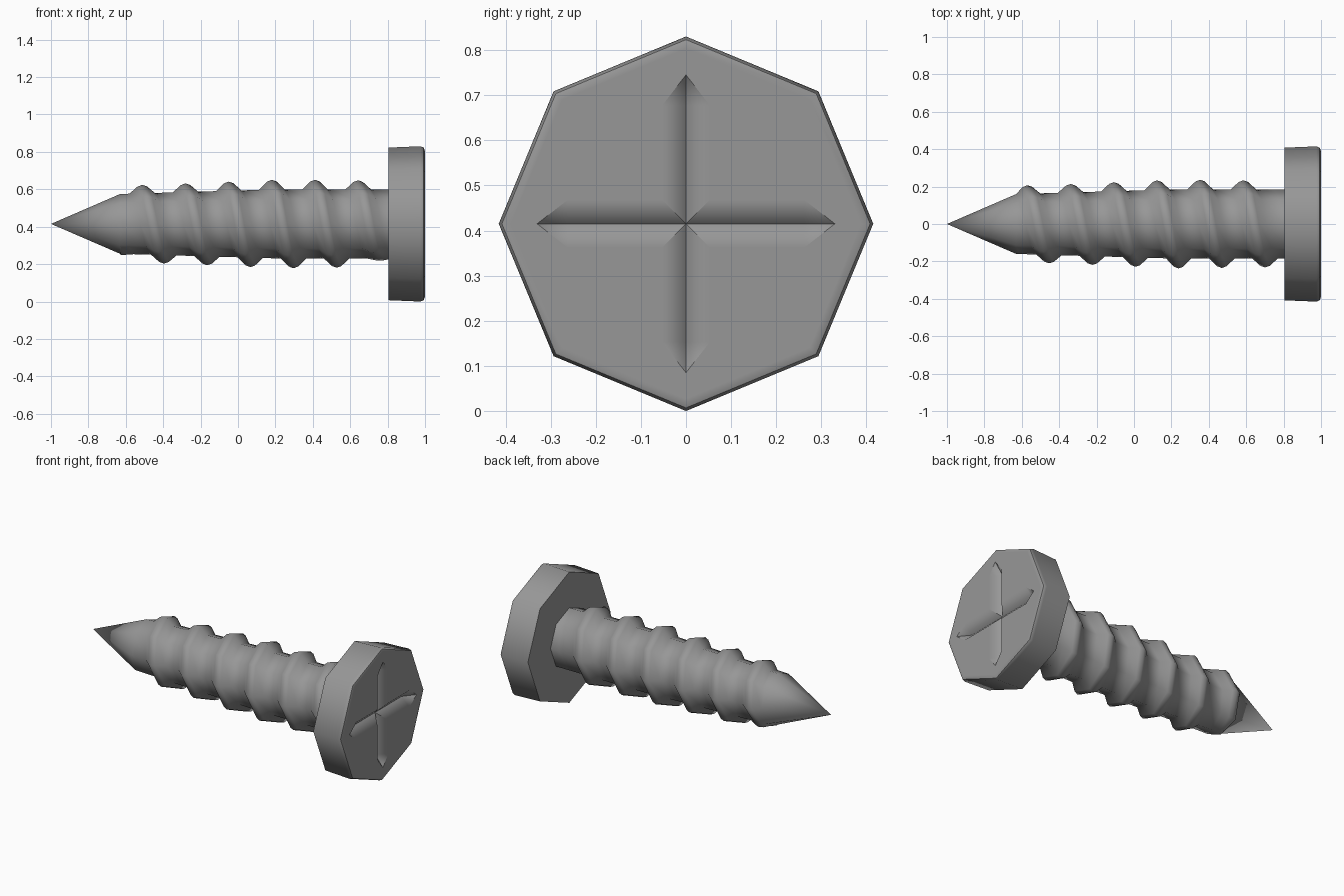
import bpy, bmesh
from math import cos, sin, pi, radians

if "Cube" in bpy.data.objects:
    bpy.data.objects.remove(bpy.data.objects["Cube"])

SIDES = 8
ZC = 0.415

steel = bpy.data.materials.new("dark_steel")
steel.diffuse_color = (0.31, 0.31, 0.31, 1)
steel.use_nodes = True
steel.node_tree.nodes["Principled BSDF"].inputs["Base Color"].default_value = steel.diffuse_color


def ring_point(x, r, j):
    a = 2 * pi * j / SIDES
    return (x, r * cos(a), ZC + r * sin(a))


def finish(bm, name, angle):
    bmesh.ops.remove_doubles(bm, verts=bm.verts, dist=0.0005)
    bmesh.ops.dissolve_degenerate(bm, edges=bm.edges, dist=0.0005)
    bmesh.ops.recalc_face_normals(bm, faces=bm.faces)
    mesh = bpy.data.meshes.new(name)
    bm.to_mesh(mesh)
    bm.free()
    mesh.materials.append(steel)
    obj = bpy.data.objects.new(name, mesh)
    bpy.context.collection.objects.link(obj)
    bpy.ops.object.select_all(action='DESELECT')
    obj.select_set(True)
    bpy.context.view_layer.objects.active = obj
    bpy.ops.object.shade_smooth_by_angle(angle=radians(angle))
    return obj


def clamp(v, lo=0.0, hi=1.0):
    return max(lo, min(hi, v))


# Threaded shank: one ridge profile swept along a helix, pointed at the left
PITCH, X0, X1 = 0.231, -0.63, 0.82
RIDGE = [(-0.068, 0.0), (-0.025, 0.82), (0.0, 1.0), (0.025, 0.82), (0.068, 0.0)]


def shank_point(j, k, off, h):
    peak = -0.57 + PITCH * (k + j / SIDES)
    x = clamp(peak + off, X0, X1)
    core = 0.16 + 0.025 * clamp((x - X0) / 0.85)
    fade = clamp((peak + 0.635) / 0.06) * clamp((0.775 - peak) / 0.07)
    height = 0.045 + 0.008 * clamp(1 - abs(peak - 0.25) / 0.6)
    if x in (X0, X1):
        fade = 0
    return ring_point(x, core + height * h * fade, j)


bm = bmesh.new()
cols = [[bm.verts.new(shank_point(j, k, o, h)) for k in range(-2, 9) for o, h in RIDGE]
        for j in range(SIDES)]
tip = bm.verts.new((-1, 0, ZC))
count = len(cols[0])
for j in range(SIDES):
    nxt = cols[(j + 1) % SIDES]
    shift = len(RIDGE) if j == SIDES - 1 else 0
    for n in range(count - 1 - shift):
        bm.faces.new((cols[j][n], cols[j][n + 1], nxt[n + 1 + shift], nxt[n + shift]))
    bm.faces.new((tip, cols[j][0], nxt[shift]))
finish(bm, "threaded_shank", 50)

# Octagonal head with a softened front rim
bm = bmesh.new()
PROFILE = [(0.805, 0.408), (0.975, 0.415), (0.993, 0.408), (1.0, 0.388)]
rings = [[bm.verts.new(ring_point(x, r, j)) for j in range(SIDES)] for x, r in PROFILE]
bm.faces.new(rings[0])
for a, b in zip(rings, rings[1:]):
    for j in range(SIDES):
        i = (j + 1) % SIDES
        bm.faces.new((a[j], a[i], b[i], b[j]))

# Cross recess: four V-shaped arms with pointed ends
W, SHOULDER, END, DEPTH = 0.053, 0.262, 0.33, 0.055


def arm_vert(q, u, v, x=1.0):
    c, s = cos(q * pi / 2), sin(q * pi / 2)
    return bm.verts.new((x, u * c - v * s, ZC + u * s + v * c))


centre = bm.verts.new((1 - DEPTH, 0, ZC))
arms = [dict(left=arm_vert(q, SHOULDER, W), right=arm_vert(q, SHOULDER, -W),
             tip=arm_vert(q, END, 0), inner=arm_vert(q, W, W),
             floor=arm_vert(q, SHOULDER, 0, 1 - DEPTH)) for q in range(4)]
front = rings[-1]
for q in range(4):
    a, b, prev = arms[q], arms[(q + 1) % 4], arms[q - 1]
    bm.faces.new((front[2 * q], front[2 * q + 1], front[(2 * q + 2) % 8],
                  b["tip"], b["right"], a["inner"], a["left"], a["tip"]))
    bm.faces.new((a["inner"], a["left"], a["floor"], centre))
    bm.faces.new((prev["inner"], centre, a["floor"], a["right"]))
    bm.faces.new((a["left"], a["tip"], a["floor"]))
    bm.faces.new((a["tip"], a["right"], a["floor"]))
head = finish(bm, "screw_head", 48)

# Large faces dominate the shading so the front stays flat
weighted = head.modifiers.new("flat_front", 'WEIGHTED_NORMAL')
weighted.keep_sharp = True
weighted.weight = 100
